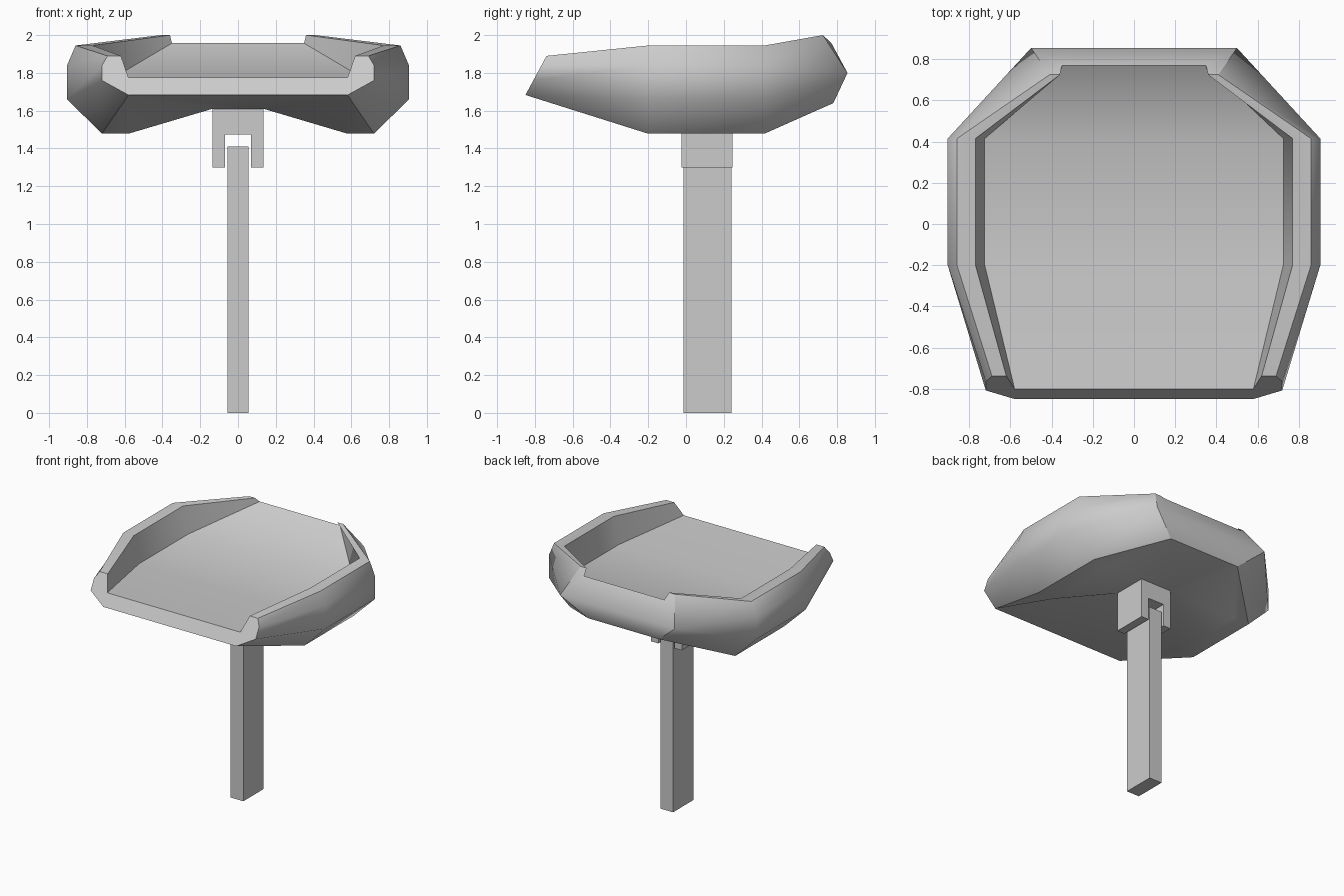
import bpy, bmesh, math

if "Cube" in bpy.data.objects:
    bpy.data.objects.remove(bpy.data.objects["Cube"])

def finish(bm, name):
    bmesh.ops.remove_doubles(bm, verts=bm.verts, dist=0.0005)
    bmesh.ops.recalc_face_normals(bm, faces=bm.faces)
    me = bpy.data.meshes.new(name)
    bm.to_mesh(me)
    bm.free()
    ob = bpy.data.objects.new(name, me)
    bpy.context.collection.objects.link(ob)
    return ob

def extrude_profile(name, profile, y0, y1):
    """Extrude a closed XZ outline along y."""
    bm = bmesh.new()
    face = bm.faces.new([bm.verts.new((x, y0, z)) for x, z in profile])
    ext = bmesh.ops.extrude_face_region(bm, geom=[face])["geom"]
    verts = [v for v in ext if isinstance(v, bmesh.types.BMVert)]
    bmesh.ops.translate(bm, vec=(0, y1 - y0, 0), verts=verts)
    return finish(bm, name)

# Seat: half cross-sections, underside centre -> outer side -> rim -> floor corner
FLOOR = 1.735
front_xz = [(.58, 1.683), (.72, 1.76), (.72, 1.84), (.69, 1.89), (.62, 1.89), (.58, 1.775)]
front = [(x, -.85 + (z - 1.683) * .54, z) for x, z in front_xz]   # raked front face
front = [front[0], front[0]] + front
mid_xz = [(.58, 1.478), (.72, 1.478), (.905, 1.66), (.905, 1.84),
          (.86, 1.945), (.77, 1.945), (.725, FLOOR)]
# The underside rises to a small square where the bracket meets it
mid_a = [(.135, -.025, 1.61)] + [(x, -.2, z) for x, z in mid_xz]
mid_b = [(.135, .245, 1.61)] + [(x, .415, z) for x, z in mid_xz]
tip = (.5, .855, 1.80)
low = (.31, .78, 1.64)
back = [low, low, low, tip, tip, (.41, .725, 2.0), (.36, .725, 2.0), (.35, .77, 1.957)]

bm = bmesh.new()
rings = []
for half in (front, mid_a, mid_b, back):
    made = {}
    def vert(p):
        if p not in made:
            made[p] = bm.verts.new(p)
        return made[p]
    rings.append([vert(p) for p in half] + [vert((-x, y, z)) for x, y, z in half[::-1]])

def face(verts):
    verts = list(dict.fromkeys(verts))      # drop repeated corners
    if len(verts) > 2:
        bm.faces.new(verts)

for a, b in zip(rings, rings[1:]):
    for i in range(len(a)):
        j = (i + 1) % len(a)
        face((a[i], a[j], b[j], b[i]))
# End caps: one front plate; back in lower, upper and rim-end pieces
face(rings[0])
r = rings[3]
face((r[2], r[3], r[12], r[13]))
face((r[4], r[7], r[8], r[11]))
face(r[4:8])
face(r[8:12])
seat = finish(bm, "seat")

# Forked bracket under the seat
extrude_profile("seat_bracket", [(-.135, 1.3), (-.07, 1.3), (-.07, 1.475), (.07, 1.475),
                                 (.07, 1.3), (.135, 1.3), (.135, 1.61), (-.135, 1.61)], -.025, .245)

# Upright post
extrude_profile("post", [(-.055, 0), (.055, 0), (.055, 1.41), (-.055, 1.41)], -.012, .24)

# Soft shading on the seat shell, with a hard lower edge and hard back corners
bpy.ops.object.select_all(action='DESELECT')
seat.select_set(True)
bpy.context.view_layer.objects.active = seat
bpy.ops.object.shade_smooth_by_angle(angle=math.radians(54))
corner = lambda p: (round(abs(p[0]), 3), round(p[1], 3), round(p[2], 3))
hard = {corner(p) for p in (front[2], mid_a[2], mid_b[2], low, tip, back[5])}
for e in seat.data.edges:
    a, b = (seat.data.vertices[i].co for i in e.vertices)
    if corner(a) in hard and corner(b) in hard:
        across_tip = corner(a) == corner(b) == corner(tip)
        e.use_edge_sharp = not across_tip
